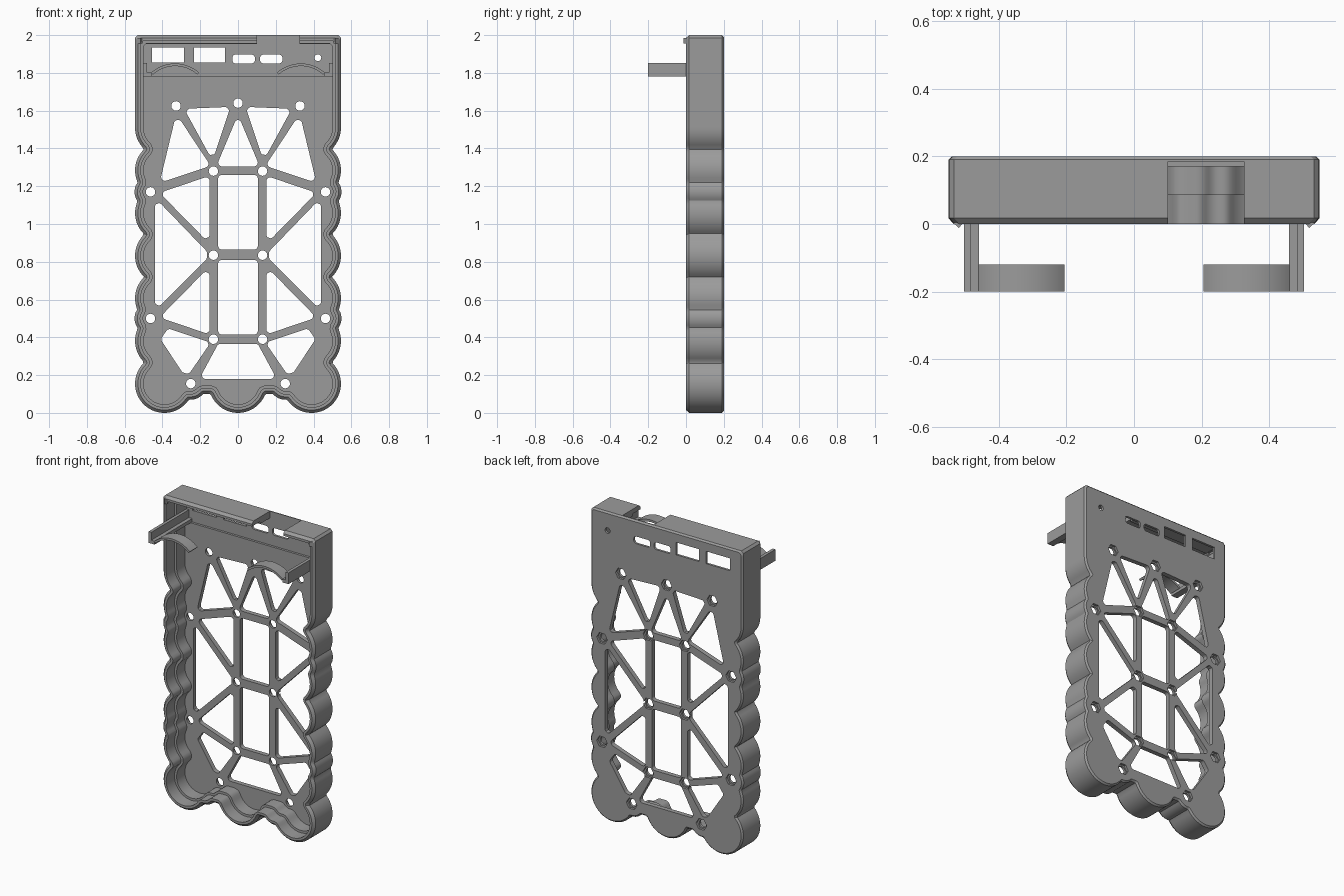
import bpy, bmesh, math
from mathutils import Vector

if "Cube" in bpy.data.objects:
    bpy.data.objects.remove(bpy.data.objects["Cube"])

grey = bpy.data.materials.new("plain grey")
grey.diffuse_color = (0.33, 0.33, 0.33, 1)
grey.use_nodes = True
grey.node_tree.nodes["Principled BSDF"].inputs["Base Color"].default_value = grey.diffuse_color

R, CX, CZ, TOP = 0.155, 0.39, 0.155, 2.0
LOBES_Z = [CZ + 0.2258 * i for i in range(7)]
BOSS_R = 0.085


def bump(t, centre, base, r):
    """Height of a circular bump at position t, or a very low value outside it."""
    q = r * r - (t - centre) ** 2
    return base + math.sqrt(q) if q > 0 else -9


def side_x(z):
    if z >= LOBES_Z[-1]:
        return CX + R
    return max([0.49] + [bump(z, c, CX, R) for c in LOBES_Z]
               + [bump(z, c, 0.463, BOSS_R) for c in (0.5, 1.17)])


def bottom_z(x):
    return -max([-0.1] + [bump(x, c, -CZ, R) for c in (-CX, 0, CX)]
                + [bump(x, c, -CZ, BOSS_R) for c in (-0.25, 0.25)])


def inset(f, t, d, sign):
    """Parallel inset of a profile function by distance d."""
    ks = [k / 12 for k in range(-12, 13)]
    vals = [f(t + d * k) + sign * d * math.sqrt(1 - k * k) for k in ks]
    return max(vals) if sign > 0 else min(vals)


def outline(d):
    """Scalloped case outline inset by d, as (x, z) points."""
    c, top, n = 0.014, TOP - d, 136
    right = [(CX + R - d - c, top)]
    for i in range(n):
        z = top - c + (CZ - top + c) * i / n
        right.append((inset(side_x, z, d, -1), z))
    for i in range(15):
        a = -math.pi / 2 * i / 15
        right.append((CX + (R - d) * math.cos(a), CZ + (R - d) * math.sin(a)))
    for i in range(44):
        x = CX * (1 - i / 44)
        right.append((x, inset(bottom_z, x, d, 1)))
    return right + [(0, inset(bottom_z, 0, d, 1))] + [(-x, z) for x, z in reversed(right)]


def finish(name, bm):
    bmesh.ops.recalc_face_normals(bm, faces=bm.faces)
    me = bpy.data.meshes.new(name)
    bm.to_mesh(me)
    bm.free()
    me.materials.append(grey)
    ob = bpy.data.objects.new(name, me)
    bpy.context.collection.objects.link(ob)
    return ob


def prism(bm, pts, y0, y1):
    """Extrude an (x, z) polygon along y."""
    a = [bm.verts.new((x, y0, z)) for x, z in pts]
    b = [bm.verts.new((x, y1, z)) for x, z in pts]
    bm.faces.new(a)
    bm.faces.new(b[::-1])
    for i in range(len(a)):
        j = (i + 1) % len(a)
        bm.faces.new((a[i], b[i], b[j], a[j]))


def rect(x0, x1, z0, z1):
    return [(x0, z0), (x1, z0), (x1, z1), (x0, z1)]


def circle(x, z, r, n):
    return [(x + r * math.cos(math.tau * i / n), z + r * math.sin(math.tau * i / n))
            for i in range(n)]


def rounded(pts, r=0.02, steps=5):
    """Round the corners of a polygon with tangent arcs."""
    out, n = [], len(pts)
    for i in range(n):
        p, a, b = Vector(pts[i]), Vector(pts[i - 1]), Vector(pts[(i + 1) % n])
        u, v = (a - p).normalized(), (b - p).normalized()
        half = u.angle(v) / 2
        t = min(r / math.tan(half), 0.45 * (a - p).length, 0.45 * (b - p).length)
        rr = t * math.tan(half)
        c = p + (u + v).normalized() * (rr / math.sin(half))
        s, e = p + u * t - c, p + v * t - c
        for k in range(steps + 1):
            w = (s.lerp(e, k / steps)).normalized() * rr
            out.append(tuple(c + w))
    return out


def cut(target, bm, name):
    cutter = finish(name, bm)
    cutter.hide_render = True
    m = target.modifiers.new(name, 'BOOLEAN')
    m.operation, m.solver, m.object = 'DIFFERENCE', 'EXACT', cutter
    bpy.context.view_layer.objects.active = target
    bpy.ops.object.modifier_apply(modifier=name)
    bpy.data.objects.remove(cutter)


# Case: stacked outline rings from the back face round the rim to the tray floor
bm = bmesh.new()
rings = []
for d, y in [(0.01, 0.2), (0, 0.19), (0, 0.017), (0.015, 0), (0.03, 0),
             (0.03, 0.085), (0.045, 0.085), (0.045, 0.17)]:
    rings.append([bm.verts.new((x, y, z)) for x, z in outline(d)])
for a, b in zip(rings, rings[1:]):
    for i in range(len(a)):
        j = (i + 1) % len(a)
        bm.faces.new((a[i], a[j], b[j], b[i]))
bm.faces.new(rings[0])
bm.faces.new(rings[-1])
case = finish("case", bm)

# Recessed floor behind the ports, and the notch in the top wall
bm = bmesh.new()
prism(bm, rect(-0.499, 0.499, 1.78, 1.954), 0.1, 0.185)
cut(case, bm, "port_recess")
bm = bmesh.new()
prism(bm, rect(0.1, 0.325, 1.93, 2.1), -0.1, 0.184)
cut(case, bm, "top_notch")

# Truss windows
bm = bmesh.new()
middle = [rect(-0.105, 0.105, 0.865, 1.26), rect(-0.105, 0.105, 0.415, 0.81),
          [(-0.115, 1.305), (0.115, 1.305), (0.012, 1.55), (-0.012, 1.55)],
          [(-0.205, 0.18), (0.205, 0.18), (0.105, 0.365), (-0.105, 0.365)]]
sides = [[(0.285, 1.61), (0.04, 1.62), (0.135, 1.335)],
         [(0.335, 1.55), (0.305, 1.55), (0.145, 1.308), (0.415, 1.218)],
         [(0.415, 1.165), (0.15, 1.255), (0.15, 0.895)],
         [(0.44, 1.14), (0.44, 0.54), (0.165, 0.815), (0.165, 0.855)],
         [(0.415, 0.505), (0.15, 0.415), (0.15, 0.775)],
         [(0.37, 0.447), (0.145, 0.372), (0.26, 0.205), (0.295, 0.215), (0.41, 0.39)]]
for p in middle:
    prism(bm, rounded(p), 0.12, 0.25)
for p in sides:
    for s in (-1, 1):
        prism(bm, rounded([(s * x, z) for x, z in p]), 0.12, 0.25)
# Port openings
for x0, x1 in [(-0.455, -0.285), (-0.233, -0.07)]:
    prism(bm, rect(x0, x1, 1.855, 1.935), 0.12, 0.25)
for x0, x1 in [(-0.03, 0.09), (0.117, 0.235)]:
    prism(bm, rounded(rect(x0, x1, 1.85, 1.897), 0.018), 0.12, 0.25)
prism(bm, circle(0.423, 1.88, 0.018, 20), 0.12, 0.25)
# Screw holes
holes = [(0, 1.64)]
for x, z in [(0.328, 1.625), (0.13, 1.28), (0.463, 1.17), (0.13, 0.835),
             (0.463, 0.5), (0.13, 0.39), (0.25, 0.155)]:
    holes += [(x, z), (-x, z)]
for x, z in holes:
    prism(bm, circle(x, z, 0.025, 24), 0.12, 0.25)
cut(case, bm, "openings")

# Hexagonal nut pockets on the back
bm = bmesh.new()
for x, z in holes:
    prism(bm, circle(x, z, 0.038, 6), 0.185, 0.25)
cut(case, bm, "nut_pockets")

# Latch arms with curved springs, and small catches on the top corners
parts = [case]
for s, label in ((-1, "left"), (1, "right")):
    bm = bmesh.new()
    ell = [(0.458, 1.78), (0.502, 1.78), (0.502, 1.853), (0.482, 1.853),
           (0.482, 1.802), (0.458, 1.802)]
    prism(bm, [(s * x, z) for x, z in ell], -0.2, 0.187)
    parts.append(finish(label + "_arm", bm))

    bm = bmesh.new()
    arc = []
    for r, order in ((0.19, 1), (0.176, -1)):
        for k in range(21)[::order]:
            a = math.radians(48 + 84 * k / 20)
            arc.append((s * (0.333 + r * math.cos(a)), 1.66 + r * math.sin(a)))
    prism(bm, arc, -0.2, -0.12)
    parts.append(finish(label + "_spring", bm))

    bm = bmesh.new()
    ends = [[bm.verts.new((s * x, y, z)) for x, y in
             ((0.505, 0.004), (0.535, 0.004), (0.517, -0.012))] for z in (1.955, 1.985)]
    bm.faces.new(ends[0])
    bm.faces.new(ends[1])
    for i in range(3):
        j = (i + 1) % 3
        bm.faces.new((ends[0][i], ends[0][j], ends[1][j], ends[1][i]))
    parts.append(finish(label + "_catch", bm))

# Smooth the curved walls, keep edges crisp
for ob in parts:
    bpy.ops.object.select_all(action='DESELECT')
    ob.select_set(True)
    bpy.context.view_layer.objects.active = ob
    bpy.ops.object.shade_smooth_by_angle(angle=math.radians(30))
